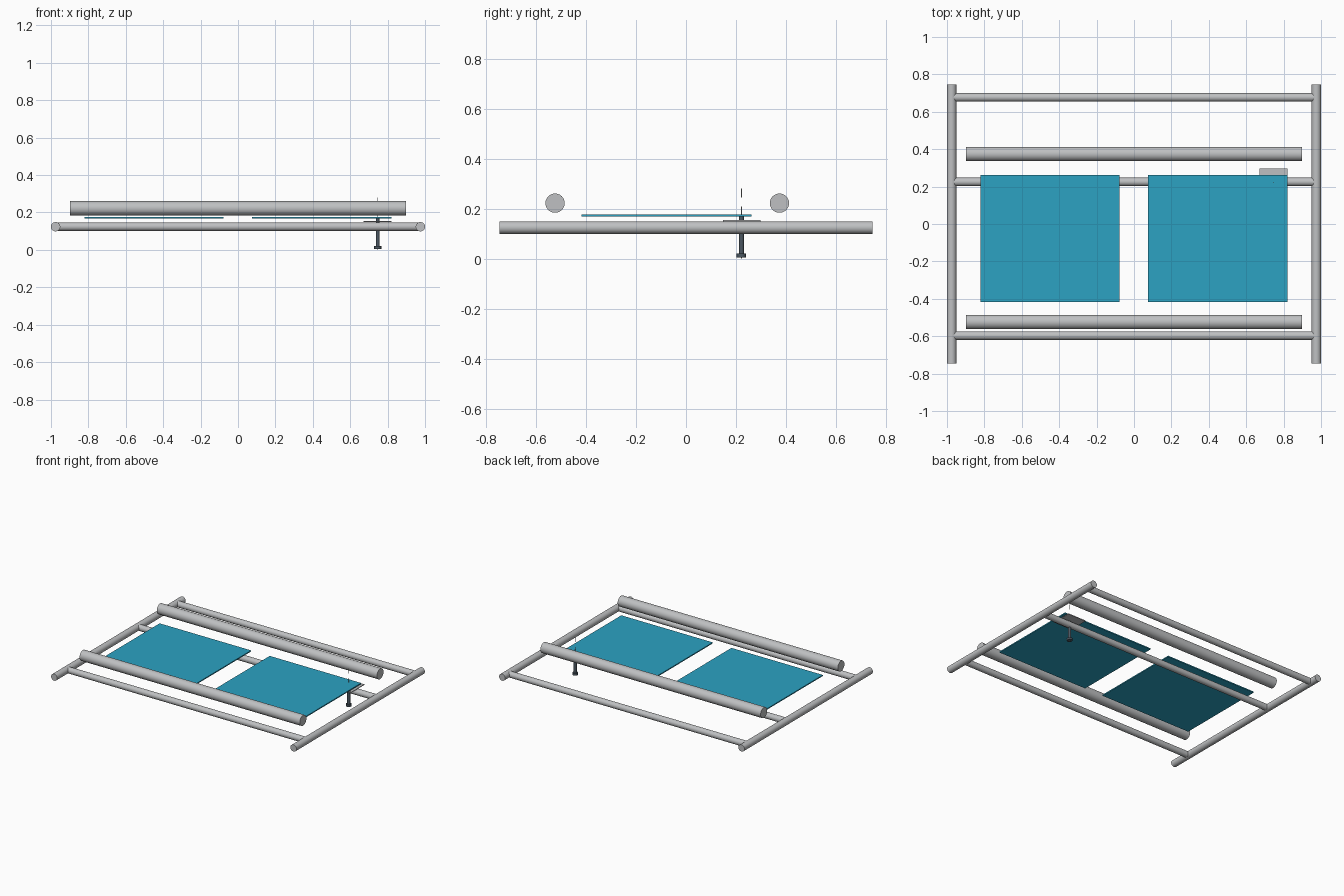
import bpy
import math

if "Cube" in bpy.data.objects:
    bpy.data.objects.remove(bpy.data.objects["Cube"])


def material(name, rgb):
    m = bpy.data.materials.new(name)
    m.diffuse_color = (*rgb, 1)
    m.use_nodes = True
    m.node_tree.nodes["Principled BSDF"].inputs["Base Color"].default_value = m.diffuse_color
    return m


STEEL = material("light grey steel", (0.52, 0.53, 0.54))
BLUE = material("blue panel", (0.025, 0.36, 0.54))
DARK = material("dark slate metal", (0.07, 0.095, 0.12))


def rod(name, centre, radius, length, axis, mat, sides=48):
    rot = {"x": (0, math.pi / 2, 0), "y": (math.pi / 2, 0, 0), "z": (0, 0, 0)}[axis]
    bpy.ops.mesh.primitive_cylinder_add(vertices=sides, radius=radius, depth=length,
                                        location=centre, rotation=rot)
    ob = bpy.context.object
    ob.name = name
    ob.data.materials.append(mat)
    if sides > 8:
        bpy.ops.object.shade_smooth_by_angle(angle=math.radians(30))
    return ob


def plate(name, x0, x1, y0, y1, z0, z1, mat):
    bpy.ops.mesh.primitive_cube_add(size=1, location=((x0 + x1) / 2, (y0 + y1) / 2, (z0 + z1) / 2))
    ob = bpy.context.object
    ob.name = name
    ob.scale = (x1 - x0, y1 - y0, z1 - z0)
    bpy.ops.object.transform_apply(location=False, rotation=False, scale=True)
    ob.data.materials.append(mat)


# Tubular frame: two side rails and three cross tubes
for side, x in (("left", -0.975), ("right", 0.975)):
    rod(side + "_side_rail", (x, 0, 0.124), 0.025, 1.494, "y", STEEL)
for part, y in (("front", -0.597), ("middle", 0.225), ("back", 0.677)):
    rod(part + "_cross_tube", (0, y, 0.124), 0.0225, 1.93, "x", STEEL)

# Raised rollers
for part, y in (("front", -0.524), ("back", 0.374)):
    rod(part + "_roller", (0, y, 0.222), 0.0385, 1.794, "x", STEEL)

# Blue panels
plate("left_panel", -0.822, -0.077, -0.418, 0.262, 0.169, 0.177, BLUE)
plate("right_panel", 0.075, 0.82, -0.418, 0.262, 0.169, 0.177, BLUE)

# Mounting plate with its bolt
BX, BY = 0.747, 0.222
plate("mounting_plate", 0.672, 0.821, 0.149, 0.298, 0.149, 0.154, STEEL)
rod("bolt_shaft", (BX, BY, 0.092), 0.0105, 0.156, "z", DARK, 32)
rod("bolt_foot", (BX, BY, 0.0125), 0.019, 0.015, "z", DARK, 32)

# Thin dashed centre pin along the bolt axis
for i, (z0, z1) in enumerate(((0, 0.028), (0.172, 0.208), (0.244, 0.28))):
    rod(f"centre_pin_{i + 1}", (BX, BY, (z0 + z1) / 2), 0.002, z1 - z0, "z", STEEL, 12)
